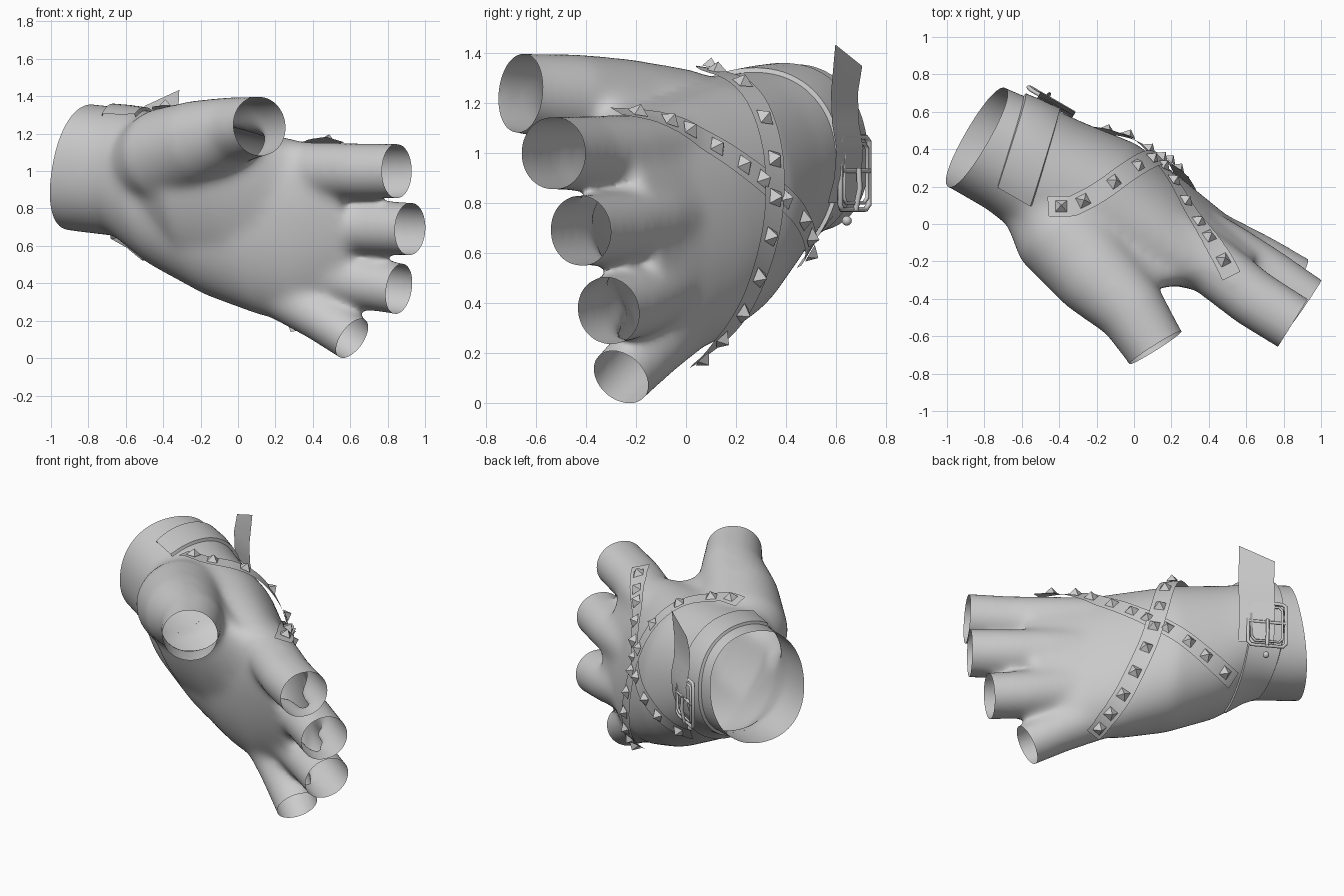
import bpy, bmesh, math
from mathutils import Vector as V
from mathutils.bvhtree import BVHTree

if "Cube" in bpy.data.objects:
    bpy.data.objects.remove(bpy.data.objects["Cube"])


def P(u, n, z):
    """hand frame (along arm, out of the hand's back, up) -> world"""
    return V((0.866 * u + 0.5 * n, -0.5 * u + 0.866 * n, z))


def obj(name, bm, smooth=None):
    me = bpy.data.meshes.new(name)
    bm.to_mesh(me)
    bm.free()
    o = bpy.data.objects.new(name, me)
    bpy.context.collection.objects.link(o)
    if smooth:
        bpy.ops.object.select_all(action='DESELECT')
        o.select_set(True)
        bpy.context.view_layer.objects.active = o
        bpy.ops.object.shade_smooth_by_angle(angle=math.radians(smooth))
    return o


def catmull(pts, steps):
    q = [2 * pts[0] - pts[1]] + pts + [2 * pts[-1] - pts[-2]]
    out = []
    for i in range(1, len(q) - 2):
        a, b, c, d = q[i - 1:i + 3]
        for k in range(steps):
            t = k / steps
            out.append(0.5 * (2 * b + (c - a) * t + (2 * a - 5 * b + 4 * c - d) * t * t
                              + (3 * b - a - 3 * c + d) * t ** 3))
    return out + [pts[-1]]


def grid(bm, rows, closed=False):
    vs = [[bm.verts.new(p) for p in r] for r in rows]
    m = len(rows[0])
    for r, s in zip(vs, vs[1:]):
        for j in range(m if closed else m - 1):
            k = (j + 1) % m
            bm.faces.new((r[j], r[k], s[k], s[j]))
    return vs


def loft(bm, sections, power=2.0, seg=40):
    rows = []
    for c, a, b in sections:
        row = []
        for i in range(seg):
            t = math.tau * i / seg
            f = lambda w: math.copysign(abs(w) ** (2 / power), w)
            row.append(c + a * f(math.cos(t)) + b * f(math.sin(t)))
        rows.append(row)
    vs = grid(bm, rows, True)
    bm.faces.new(vs[0][::-1])
    bm.faces.new(vs[-1])


def digit(bm, path):
    """round tube through (u, n, z, radius) points, run past its end for trimming"""
    pts = [P(*p[:3]) for p in path]
    d = (pts[-1] - pts[-2]).normalized()
    cs = pts + [pts[-1] + d * 0.16]
    rs = [p[3] + .01 for p in path] + [path[-1][3] + .01]
    secs = []
    for i, c in enumerate(cs):
        t = (cs[min(i + 1, len(cs) - 1)] - cs[max(i - 1, 0)]).normalized()
        b = P(0, 1, 0)
        b = (b - t * b.dot(t)).normalized()
        secs.append((c, t.cross(b) * rs[i] * 0.96, b * rs[i]))
    loft(bm, secs)
    return pts[-1], d, rs[-1] + 0.022


# glove body: palm loft, thumb mound and five open digits, fused
bm = bmesh.new()
palm = []
for u, n, lo, hi, ht, tilt in [(-1.2, -.03, .71, 1.40, .305, 0), (-.97, -.02, .675, 1.365, .305, 0),
                               (-.72, -.005, .65, 1.34, .32, 0), (-.5, -.01, .49, 1.32, .345, -.02),
                               (-.2, .03, .33, 1.28, .345, -.04), (.1, .045, .225, 1.22, .285, -.06),
                               (.35, .06, .2, 1.17, .22, -.08), (.5, .07, .29, 1.14, .18, -.08),
                               (.66, .085, .36, 1.08, .14, -.08)]:
    h = (hi - lo) / 2
    palm.append((P(u, n, (lo + hi) / 2), P(0, tilt, h), P(0, ht, 0)))
loft(bm, palm, 2.2, 64)
mound = [(-.85, .0, .99, 0, .26, .22, 0), (-.5, -.1, .96, -.1, .33, .24, .05),
         (-.22, -.15, .89, -.18, .44, .24, .1), (.05, -.12, .85, -.2, .46, .19, .09),
         (.22, -.07, .82, -.17, .4, .145, .07), (.36, -.01, .8, -.12, .33, .11, .05),
         (.52, .05, .78, -.08, .2, .06, .02)]
loft(bm, [(P(u, n, z), P(0, an, az), P(0, bn, bz)) for u, n, z, an, az, bn, bz in mound])
ends = [digit(bm, d) for d in [
    [(.1, .07, 1.02, .13), (.5, .01, 1.0, .15), (.75, -.025, 1.0, .148), (1.0, -.034, 1.0, .145)],
    [(.1, .13, .76, .13), (.5, .12, .72, .148), (.75, .115, .70, .143), (1.007, .096, .69, .14)],
    [(.1, .13, .52, .13), (.45, .14, .455, .145), (.7, .16, .40, .138), (.9, .162, .37, .135)],
    [(-.1, .12, .46, .12), (.2, .11, .355, .145), (.45, .095, .225, .13), (.658, .08, .105, .12)],
    [(-.6, -.04, 1.0, .22), (-.3, -.23, 1.08, .265), (-.02, -.34, 1.16, .225),
     (.23, -.41, 1.22, .178), (.43, -.515, 1.24, .158)]]]
ends.append((P(-.96, -.02, 1.02), P(-1, 0, .19).normalized(), .6))
bmesh.ops.recalc_face_normals(bm, faces=bm.faces)
src = obj("glove_source", bm)
m = src.modifiers.new("fuse", 'REMESH')
m.mode = 'VOXEL'
m.voxel_size = 0.018
m = src.modifiers.new("soften", 'SMOOTH')
m.factor = 0.5
m.iterations = 40
bpy.context.view_layer.update()
bm = bmesh.new()
bm.from_object(src, bpy.context.evaluated_depsgraph_get())
bpy.data.objects.remove(src)

# keep only the outer skin
start = max(bm.verts, key=lambda v: v.co.z)
keep, todo = {start}, [start]
while todo:
    v = todo.pop()
    for e in v.link_edges:
        w = e.other_vert(v)
        if w not in keep:
            keep.add(w)
            todo.append(w)
bmesh.ops.delete(bm, geom=[v for v in bm.verts if v not in keep], context='VERTS')

# open the finger ends and the cuff
for c, d, r in ends:
    faces = []
    for f in bm.faces:
        w = f.calc_center_median() - c
        s = w.dot(d)
        if s > -0.06 and s < 0.35 and (w - d * s).length < r:
            faces.append(f)
    es = {e for f in faces for e in f.edges}
    vs = {v for f in faces for v in f.verts}
    bmesh.ops.bisect_plane(bm, geom=faces + list(es) + list(vs), plane_co=c, plane_no=d,
                           clear_outer=True)
bm.normal_update()
tree = BVHTree.FromBMesh(bm)
obj("glove", bm, 60)


# crossed straps with pyramid studs
def strap(name, pts, lift, studs, width=.11):
    raw = []
    for p in catmull([V(p) for p in pts], 8):
        q, n, _, _ = tree.find_nearest(p)
        raw.append((q, n))
    last = len(raw) - 1
    path = []
    for i in range(last + 1):
        win = raw[max(0, i - 4):i + 5]
        n = sum((w[1] for w in win), V()).normalized()
        t = (raw[min(i + 1, last)][0] - raw[max(i - 1, 0)][0]).normalized()
        path.append((raw[i][0] + n * lift, n, t, t.cross(n).normalized()))
    bm = bmesh.new()
    grid(bm, [[c + s * width * k for k in (-.5, 0, .5)] for c, n, t, s in path])
    obj(name, bm, 40)
    bm = bmesh.new()
    for k in range(studs):
        c, n, t, s = path[round((k + .6) / (studs + .2) * last)]
        h = .031
        base = [bm.verts.new(c + n * .004 + t * a * h + s * b * h)
                for a, b in ((-1, -1), (1, -1), (1, 1), (-1, 1))]
        tip = bm.verts.new(c + n * .042)
        bm.faces.new(base)
        for i in range(4):
            bm.faces.new((base[i], base[(i + 1) % 4], tip))
    bmesh.ops.recalc_face_normals(bm, faces=bm.faces)
    obj(name + "_studs", bm)


strap("knuckle_to_wrist_strap", [(.52, -.28, 1.17), (.41, -.05, 1.15), (.32, .13, 1.06), (.2, .29, .93),
                                 (.05, .4, .8), (-.15, .47, .67), (-.38, .49, .57)], .02, 10)
strap("thumb_to_edge_strap", [(-.46, .09, 1.33), (-.27, .12, 1.34), (-.03, .28, 1.19), (.12, .37, .95),
                              (.2, .37, .7), (.26, .28, .44), (.31, .16, .24), (.33, .03, .13)], .032, 11)

# wrist band wrapped round the back of the cuff
bm = bmesh.new()
rows = []
for i in range(49):
    a = math.radians(-32 + 219 * i / 48)
    row = []
    for du, off in ((-.105, .0), (-.1, .018), (0, .02), (.1, .018), (.105, .0)):
        u = -.67 + du - .08 * math.sin(a)
        out = P(0, math.sin(a), math.cos(a))
        c = P(u, 0, .99)
        hit = tree.ray_cast(c + out, -out)[0] or c + out * .32
        row.append(hit + out * off)
    rows.append(row)
grid(bm, rows)
obj("wrist_band", bm, 40)

# loose strap tail standing off the cuff
bm = bmesh.new()
tail = [(.80, .325, 0), (.90, .355, 0), (1.02, .365, 0), (1.12, .345, 0), (1.24, .34, 0), (1.35, .36, .08)]
grid(bm, [[P(-.68 + du, n, z + (du + .1) / .2 * sk) for du in (-.105, 0, .11)] for z, n, sk in tail])
obj("strap_tail", bm, 50)


# buckle: two rounded frames, centre bar and prong
def wire(name, pts, r, cyclic):
    cu = bpy.data.curves.new(name, 'CURVE')
    cu.dimensions = '3D'
    cu.bevel_depth = r
    cu.bevel_resolution = 1
    sp = cu.splines.new('POLY')
    sp.points.add(len(pts) - 1)
    for q, p in zip(sp.points, pts):
        q.co = (*p, 1)
    sp.use_cyclic_u = cyclic
    bpy.context.collection.objects.link(bpy.data.objects.new(name, cu))


def frame(name, hu, hz, n, r):
    k = .02
    cs = [(-hu + k, -hz), (hu - k, -hz), (hu, -hz + k), (hu, hz - k),
          (hu - k, hz), (-hu + k, hz), (-hu, hz - k), (-hu, -hz + k)]
    wire(name, [P(-.74 + a, n - .9 * b * b, .92 + b) for a, b in cs], r, True)


frame("buckle_outer_frame", .115, .145, .365, .011)
frame("buckle_inner_frame", .092, .118, .365, .008)
wire("buckle_bar", [P(-.85, .355, .93), P(-.63, .355, .93)], .01, False)
wire("buckle_prong", [P(-.74, .37, .94), P(-.74, .375, .86), P(-.74, .355, .77)], .011, False)

# eyelet below the buckle
bm = bmesh.new()
bmesh.ops.create_uvsphere(bm, u_segments=10, v_segments=6, radius=.02)
bmesh.ops.translate(bm, verts=bm.verts, vec=P(-.74, .315, .73))
obj("eyelet", bm, 40)
